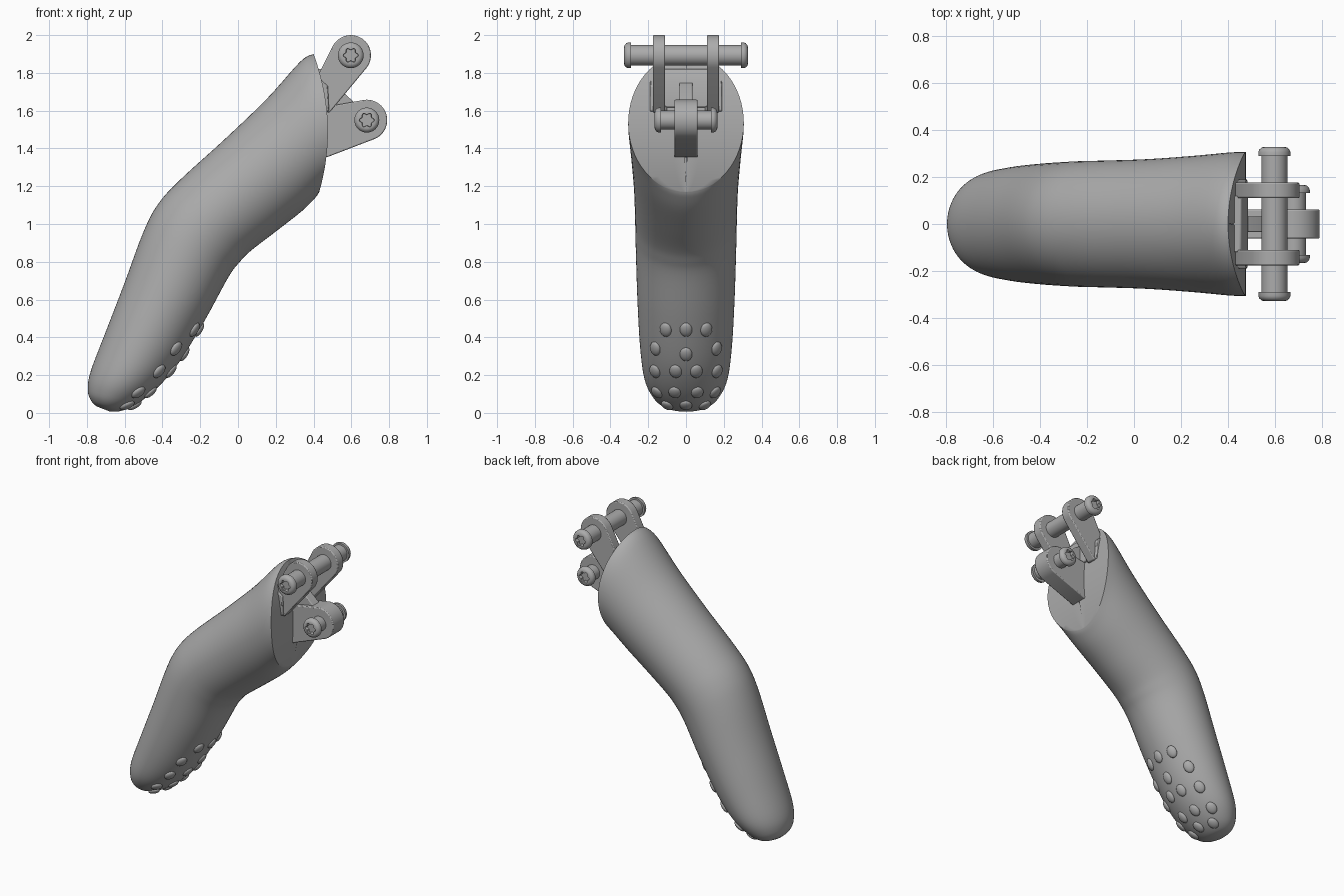
import bpy, bmesh
from math import pi, cos, sin, radians
from mathutils import Vector, Matrix
from mathutils.bvhtree import BVHTree

cube = bpy.data.objects.get("Cube")
if cube:
    bpy.data.objects.remove(cube, do_unlink=True)

GREY = (0.41, 0.41, 0.41, 1)
grey = bpy.data.materials.new("matte grey")
grey.use_nodes = True
grey.diffuse_color = GREY
bsdf = next(n for n in grey.node_tree.nodes if n.type == 'BSDF_PRINCIPLED')
bsdf.inputs["Base Color"].default_value = GREY
bsdf.inputs["Roughness"].default_value = 0.6


def finish(bm, name, angle=35):
    """Turn a bmesh into a shaded, coloured object."""
    bmesh.ops.recalc_face_normals(bm, faces=bm.faces[:])
    mesh = bpy.data.meshes.new(name)
    bm.to_mesh(mesh)
    bm.free()
    mesh.materials.append(grey)
    mesh.polygons.foreach_set("use_smooth", [True] * len(mesh.polygons))
    mesh.set_sharp_from_angle(angle=radians(angle))
    obj = bpy.data.objects.new(name, mesh)
    bpy.context.collection.objects.link(obj)
    return obj


def loft(bm, rings):
    """Bridge equal closed rings of points and cap both ends."""
    loops = [[bm.verts.new(p) for p in ring] for ring in rings]
    n = len(loops[0])
    for a, b in zip(loops, loops[1:]):
        for i in range(n):
            j = (i + 1) % n
            bm.faces.new((a[i], a[j], b[j], b[i]))
    bm.faces.new(loops[0])
    bm.faces.new(loops[-1])


# Finger sections: back x, z, pad x, z, half width, end bulge
SECTIONS = [
    (-0.75, 0.035, -0.68, 0.008, 0.05, 0),
    (-0.778, 0.065, -0.62, 0.01, 0.12, 0),
    (-0.795, 0.12, -0.53, 0.05, 0.175, 0),
    (-0.78, 0.22, -0.42, 0.14, 0.22, 0),
    (-0.70, 0.43, -0.31, 0.27, 0.243, 0),
    (-0.60, 0.69, -0.17, 0.50, 0.257, 0),
    (-0.50, 0.96, -0.05, 0.72, 0.265, 0),
    (-0.42, 1.11, 0.01, 0.80, 0.268, 0),
    (-0.30, 1.24, 0.07, 0.86, 0.27, 0),
    (-0.08, 1.44, 0.20, 0.96, 0.276, 0),
    (0.15, 1.66, 0.34, 1.07, 0.29, 0.01),
    (0.33, 1.86, 0.41, 1.14, 0.304, 0.035),
    (0.40, 1.90, 0.43, 1.17, 0.306, 0.06),
]
SEGS = 64


def catmull(a, b, c, d, t):
    return [0.5 * (2 * q + (r - p) * t + (2 * p - 5 * q + 4 * r - s) * t * t
                   + (3 * q - p - 3 * r + s) * t ** 3)
            for p, q, r, s in zip(a, b, c, d)]


def section_ring(s, width=1.0):
    bx, bz, px, pz, half, bulge = s
    ring = []
    for i in range(SEGS):
        a = 2 * pi * i / SEGS
        u = 0.5 + 0.5 * cos(a)
        x = px + (bx - px) * u + bulge * (1 - cos(a) ** 2)
        ring.append((x, half * width * sin(a), pz + (bz - pz) * u))
    return ring


rings = []
last = len(SECTIONS) - 1
for k in range(last):
    ctrl = [SECTIONS[min(max(k + o, 0), last)] for o in (-1, 0, 1, 2)]
    rings += [section_ring(catmull(*ctrl, t / 5)) for t in range(5)]
# The end face curves fore and aft, and is straight across
rings += [section_ring(SECTIONS[-1], w) for w in (1, 0.75, 0.5, 0.25, 0.02)]

bm = bmesh.new()
loft(bm, rings)
bmesh.ops.recalc_face_normals(bm, faces=bm.faces[:])
surface = BVHTree.FromBMesh(bm)
finish(bm, "finger_body", 40)

# Raised grip bumps on the fingertip pad
BUMP_ROWS = [(0.44, (0, 0.108)), (0.34, (0.163,)), (0.31, (0,)),
             (0.22, (0.055, 0.165)), (0.108, (0.06, 0.155)), (0.04, (0, 0.10))]
bm = bmesh.new()
for z, offsets in BUMP_ROWS:
    for y in sorted({s * o for o in offsets for s in (-1, 1)}):
        hit, normal, _, _ = surface.ray_cast(Vector((1, y, z)), Vector((-1, 0, 0)))
        if hit is None:
            continue
        along = Vector((0.5, -y, 0.85))
        along = (along - normal * along.dot(normal)).normalized()
        side = normal.cross(along)
        frame = Matrix((along, side, normal)).transposed().to_4x4()
        bmesh.ops.create_uvsphere(
            bm, u_segments=20, v_segments=10, radius=1,
            matrix=Matrix.Translation(hit) @ frame @ Matrix.Diagonal((0.042, 0.033, 0.017, 1)))
finish(bm, "grip_bumps", 60)


def plate(name, y0, y1, outline, centre=None, radius=0, bevel=0.006):
    """Convex side profile, with an optional round eye, extruded across y."""
    pts = list(outline)
    if centre:
        pts += [(centre[0] + radius * cos(2 * pi * i / 48),
                 centre[1] + radius * sin(2 * pi * i / 48)) for i in range(48)]
    bm = bmesh.new()
    for y in (y0, y1):
        for x, z in pts:
            bm.verts.new((x, y, z))
    hull = bmesh.ops.convex_hull(bm, input=bm.verts[:])
    spare = [v for v in bm.verts if not v.link_faces]
    bmesh.ops.delete(bm, geom=spare, context='VERTS')
    bmesh.ops.dissolve_limit(bm, angle_limit=radians(1), verts=bm.verts[:], edges=bm.edges[:])
    obj = finish(bm, name)
    mod = obj.modifiers.new("soft edges", 'BEVEL')
    mod.width = bevel
    mod.segments = 2
    mod.limit_method = 'ANGLE'
    mod.angle_limit = radians(40)
    return obj


UPPER = (0.597, 1.893)
LOWER = (0.682, 1.55)

# Forked upper mount
for side, s in (("left", 1), ("right", -1)):
    plate(side + "_fork_arm", s * 0.11, s * 0.176,
          [(0.41, 1.76), (0.41, 1.60), (0.485, 1.59)], UPPER, 0.107)
    plate(side + "_fork_foot", s * 0.10, s * 0.19,
          [(0.42, 1.78), (0.42, 1.57), (0.482, 1.60), (0.476, 1.73)])

# Single lower lug, joining web and cross plate
plate("lower_lug", -0.062, 0.062,
      [(0.41, 1.61), (0.41, 1.35), (0.475, 1.355), (0.48, 1.60)], LOWER, 0.108)
plate("centre_web", -0.035, 0.035,
      [(0.42, 1.78), (0.52, 1.73), (0.62, 1.64), (0.60, 1.58), (0.42, 1.55)])
plate("cross_plate", -0.12, 0.12,
      [(0.41, 1.82), (0.455, 1.82), (0.485, 1.76), (0.485, 1.62), (0.41, 1.60)])


def pin(name, centre, half, shaft, head, thick):
    """Pin across y with domed heads and star sockets at both ends."""
    # Offset in from the end, radius, star depth
    end = [(0.022, 0.008, 0.2), (0.022, 0.033, 0.16), (0, 0.035, 0.16),
           (0, 0.044, 0), (0.003, head * 0.8, 0), (0.012, head * 0.95, 0),
           (0.022, head, 0), (thick, head, 0), (thick, shaft, 0)]
    prof = [(-half + d, r, star) for d, r, star in end]
    prof += [(-y, r, star) for y, r, star in reversed(prof)]
    rings = []
    for y, r, star in prof:
        ring = []
        for i in range(48):
            a = 2 * pi * i / 48
            rr = r * (1 + star * cos(6 * a))
            ring.append((centre[0] + rr * cos(a), y, centre[1] + rr * sin(a)))
        rings.append(ring)
    bm = bmesh.new()
    loft(bm, rings)
    finish(bm, name)


pin("upper_pin", UPPER, 0.328, 0.055, 0.068, 0.038)
pin("lower_pin", LOWER, 0.166, 0.05, 0.066, 0.034)
